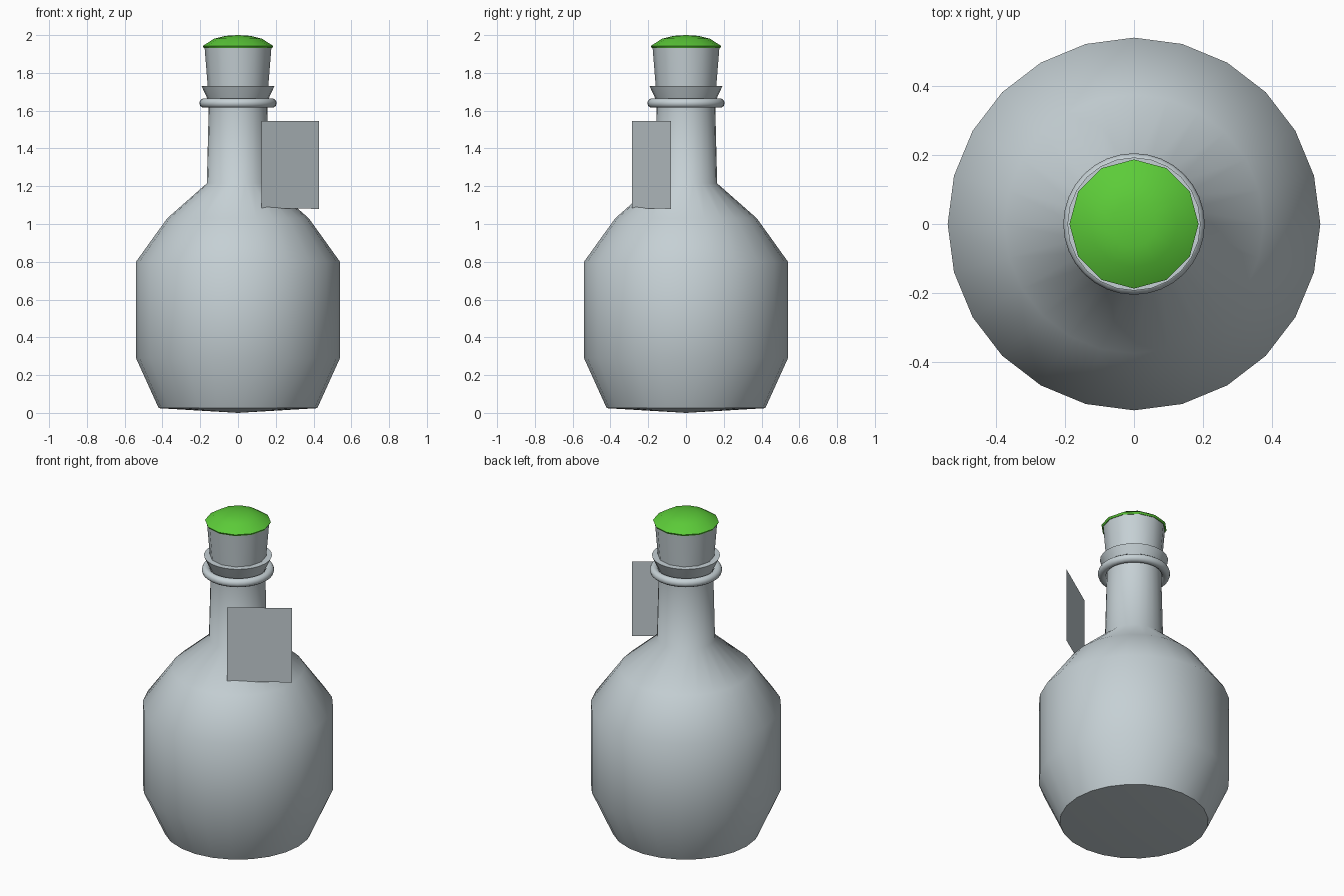
import bpy
import bmesh
import math

cube = bpy.data.objects.get("Cube")
if cube:
    bpy.data.objects.remove(cube)


def material(name, color):
    m = bpy.data.materials.new(name)
    m.use_nodes = True
    m.diffuse_color = (*color, 1)
    m.node_tree.nodes["Principled BSDF"].inputs["Base Color"].default_value = (*color, 1)
    return m


glass = material("pale grey", (0.56, 0.63, 0.66))
green = material("leaf green", (0.107, 0.60, 0.04))


def finish(bm, name, mat, angle=None):
    mesh = bpy.data.meshes.new(name)
    bm.to_mesh(mesh)
    bm.free()
    mesh.materials.append(mat)
    ob = bpy.data.objects.new(name, mesh)
    bpy.context.collection.objects.link(ob)
    if angle:
        bpy.ops.object.select_all(action='DESELECT')
        ob.select_set(True)
        bpy.context.view_layer.objects.active = ob
        bpy.ops.object.shade_smooth_by_angle(angle=math.radians(angle))
    return ob


def lathe(name, profile, sides, mat, angle, closed=False):
    """Spin an (r, z) profile around the vertical axis."""
    bm = bmesh.new()
    verts = [bm.verts.new((r, 0, z)) for r, z in profile]
    edges = [bm.edges.new(pair) for pair in zip(verts, verts[1:])]
    if closed:
        edges.append(bm.edges.new((verts[-1], verts[0])))
    bmesh.ops.spin(bm, geom=verts + edges, cent=(0, 0, 0), axis=(0, 0, 1),
                   angle=math.tau, steps=sides, use_merge=True)
    bmesh.ops.remove_doubles(bm, verts=bm.verts, dist=0.0005)
    bmesh.ops.recalc_face_normals(bm, faces=bm.faces)
    return finish(bm, name, mat, angle)


# Bottle body and neck
lathe("bottle", [(0, 0), (0.42, 0.025), (0.54, 0.29), (0.54, 0.80), (0.375, 1.03),
                 (0.165, 1.215), (0.155, 1.62), (0.155, 1.67)], 24, glass, 50)

# Flared lip and the round ring below it
lathe("lip", [(0.155, 1.65), (0.165, 1.67), (0.193, 1.73), (0.15, 1.73)], 24, glass, 40)
ring = [(0.18 + 0.025 * math.cos(a), 1.64 + 0.025 * math.sin(a))
        for a in (math.tau * i / 10 for i in range(10))]
lathe("neck_ring", ring, 32, glass, 60, closed=True)

# Tapered stopper with a domed cap
lathe("stopper", [(0, 1.70), (0.158, 1.70), (0.177, 1.935), (0, 1.935)], 12, glass, 40)
lathe("stopper_cap", [(0, 1.931), (0.18, 1.931), (0.187, 1.942), (0.127, 1.981),
                      (0.065, 1.996), (0, 2.0)], 12, green, 50)

# Flat tag standing beside the neck
bm = bmesh.new()
left, right = (0.125, -0.285), (0.43, -0.08)
bm.faces.new([bm.verts.new((*p, z)) for p, z in
              ((left, 1.085), (right, 1.08), (right, 1.545), (left, 1.545))])
finish(bm, "tag", glass)
